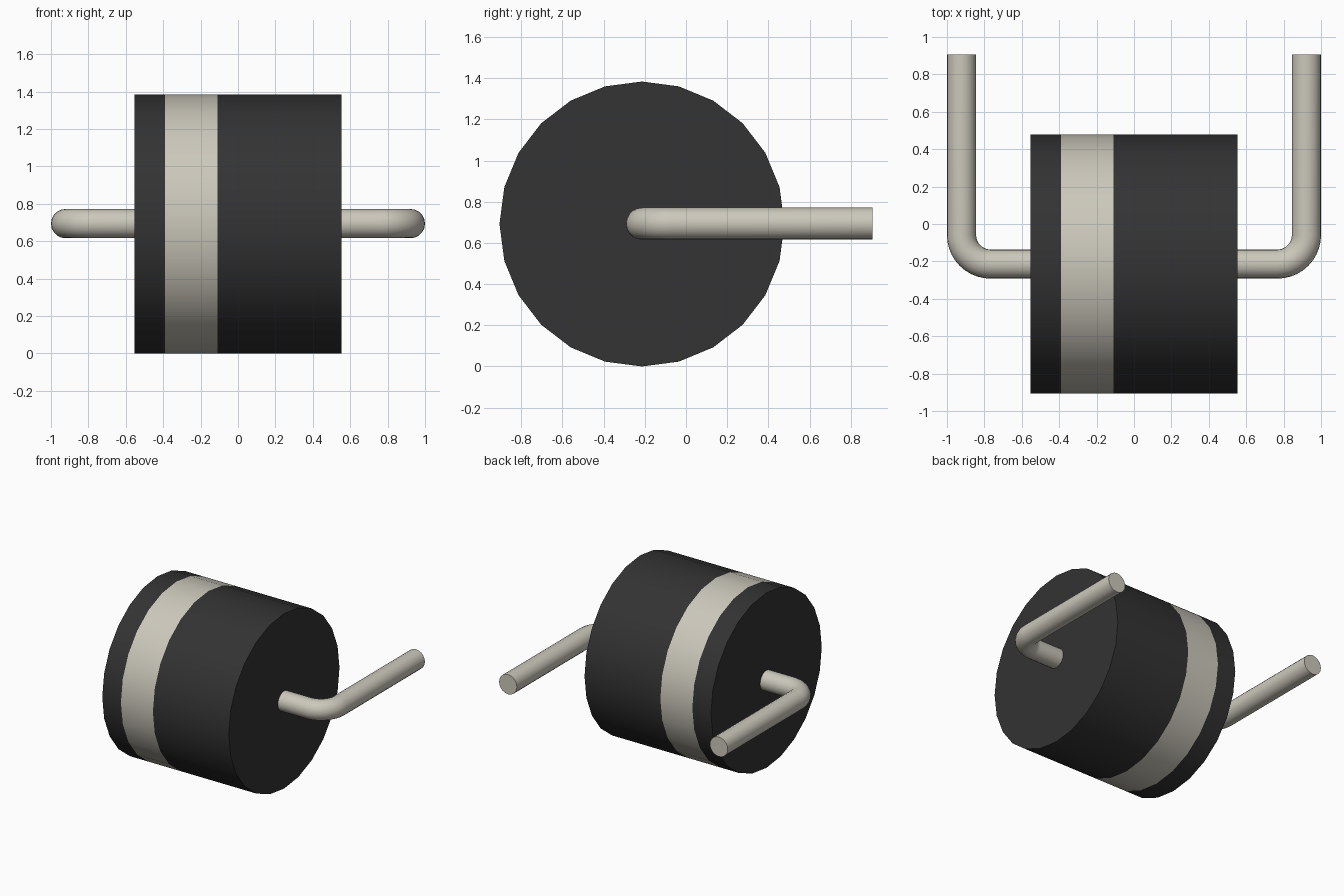
import bpy, bmesh, math
from mathutils import Matrix

if "Cube" in bpy.data.objects:
    bpy.data.objects.remove(bpy.data.objects["Cube"], do_unlink=True)

AXIS_Y, AXIS_Z = -0.214, 0.692      # centre line of the body
BODY_R, LEAD_R, BEND_R = 0.692, 0.078, 0.155
LEAD_X, LEAD_END = 0.922, 0.907     # lead centre line and tip


def material(name, rgb):
    mat = bpy.data.materials.new(name)
    mat.use_nodes = True
    mat.diffuse_color = (*rgb, 1)
    mat.node_tree.nodes["Principled BSDF"].inputs["Base Color"].default_value = (*rgb, 1)
    return mat


black = material("black plastic", (0.033, 0.033, 0.033))
silver = material("warm silver", (0.60, 0.575, 0.495))


def smooth(obj):
    bpy.ops.object.select_all(action="DESELECT")
    obj.select_set(True)
    bpy.context.view_layer.objects.active = obj
    bpy.ops.object.shade_smooth_by_angle(angle=math.radians(30))


# Body: 24-sided drum extruded along x, with a flush polarity band
stations = [-0.553, -0.39, -0.11, 0.553]
bm = bmesh.new()
turn = Matrix.Translation((stations[0], AXIS_Y, AXIS_Z)) @ Matrix.Rotation(math.pi / 2, 4, "Y")
bmesh.ops.create_circle(bm, cap_ends=True, segments=24, radius=BODY_R, matrix=turn)
edges = bm.edges[:]
for a, b in zip(stations, stations[1:]):
    ret = bmesh.ops.extrude_edge_only(bm, edges=edges)["geom"]
    verts = [g for g in ret if isinstance(g, bmesh.types.BMVert)]
    bmesh.ops.translate(bm, verts=verts, vec=(b - a, 0, 0))
    edges = [g for g in ret if isinstance(g, bmesh.types.BMEdge)
             and all(v in verts for v in g.verts)]
bmesh.ops.contextual_create(bm, geom=edges)
bmesh.ops.recalc_face_normals(bm, faces=bm.faces[:])
for f in bm.faces:
    f.material_index = int(stations[1] < f.calc_center_median().x < stations[2])
mesh = bpy.data.meshes.new("body")
bm.to_mesh(mesh)
bm.free()
mesh.materials.append(black)
mesh.materials.append(silver)
body = bpy.data.objects.new("body", mesh)
bpy.context.collection.objects.link(body)
smooth(body)

# Leads: round wire leaving each end and bending towards the back
for side, name in ((1, "left_lead"), (-1, "right_lead")):
    path = [(0.53, AXIS_Y)]
    for i in range(11):
        t = math.radians(-90 + 9 * i)
        path.append((LEAD_X - BEND_R + BEND_R * math.cos(t),
                     AXIS_Y + BEND_R + BEND_R * math.sin(t)))
    path.append((LEAD_X, LEAD_END))
    curve = bpy.data.curves.new(name, "CURVE")
    curve.dimensions = "3D"
    curve.bevel_depth = LEAD_R
    curve.bevel_resolution = 8
    curve.use_fill_caps = True
    spline = curve.splines.new("POLY")
    spline.points.add(len(path) - 1)
    for p, (x, y) in zip(spline.points, path):
        p.co = (side * x, y, AXIS_Z + 0.002, 1)
    curve.materials.append(silver)
    lead = bpy.data.objects.new(name, curve)
    bpy.context.collection.objects.link(lead)
    bpy.ops.object.select_all(action="DESELECT")
    lead.select_set(True)
    bpy.context.view_layer.objects.active = lead
    bpy.ops.object.convert(target="MESH")
    smooth(bpy.context.view_layer.objects.active)
